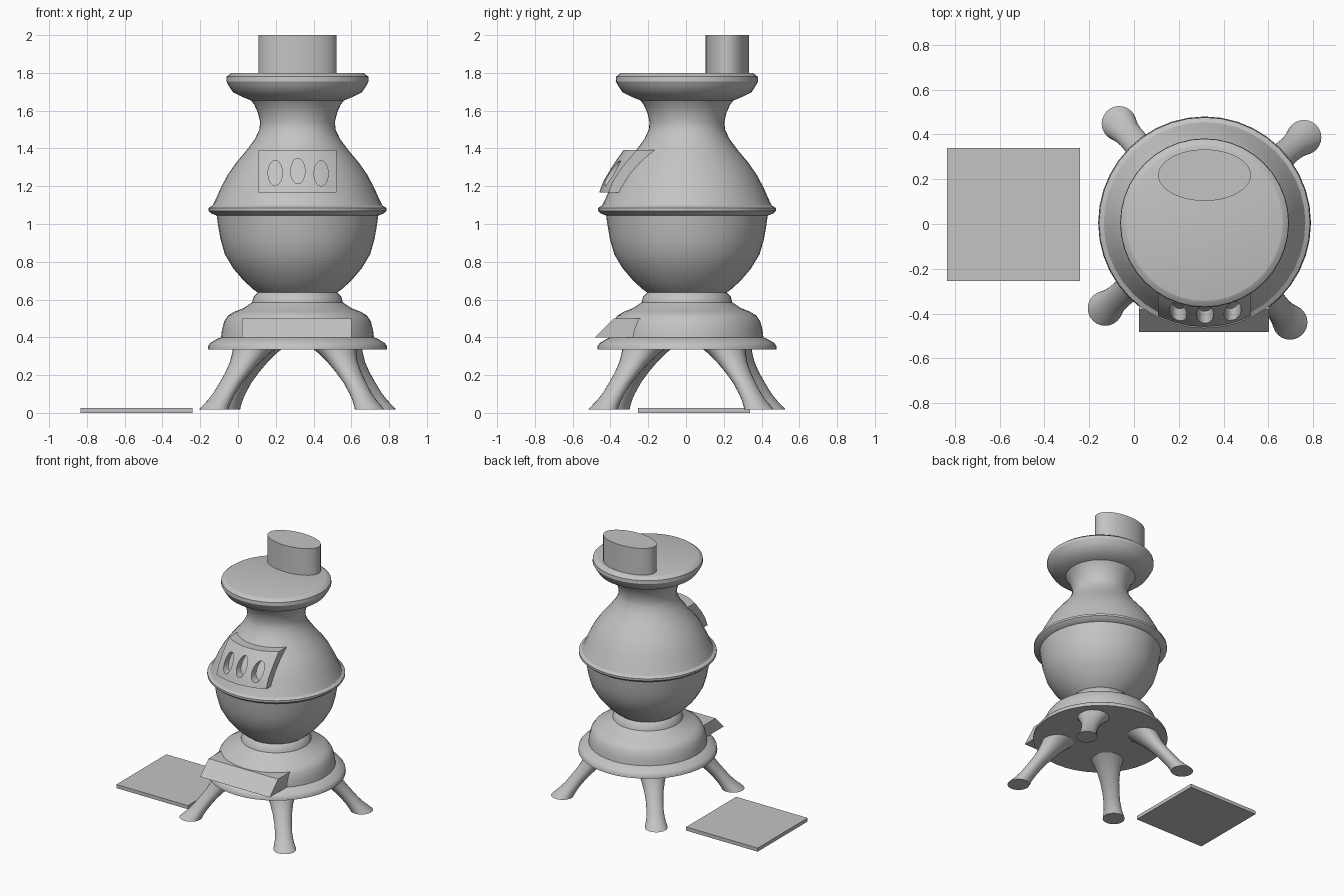
import bpy, bmesh, math

cube = bpy.data.objects.get("Cube")
if cube:
    bpy.data.objects.remove(cube, do_unlink=True)

CX, CY = 0.315, 0.005  # stove axis

iron = bpy.data.materials.new("grey iron")
iron.use_nodes = True
GREY = (0.55, 0.55, 0.55, 1)
iron.diffuse_color = GREY
iron.node_tree.nodes["Principled BSDF"].inputs["Base Color"].default_value = GREY


def finish(name, bm, smooth=None):
    bmesh.ops.recalc_face_normals(bm, faces=bm.faces)
    mesh = bpy.data.meshes.new(name)
    bm.to_mesh(mesh)
    bm.free()
    mesh.materials.append(iron)
    ob = bpy.data.objects.new(name, mesh)
    bpy.context.collection.objects.link(ob)
    if smooth:
        shade(ob, smooth)
    return ob


def shade(ob, angle):
    bpy.ops.object.select_all(action='DESELECT')
    ob.select_set(True)
    bpy.context.view_layer.objects.active = ob
    bpy.ops.object.shade_smooth_by_angle(angle=math.radians(angle))


def loft(name, rings, segs=32, smooth=32):
    """Capped stack of horizontal ellipses: (x, y, z, rx, ry)."""
    bm = bmesh.new()
    loops = []
    for x, y, z, rx, ry in rings:
        angles = [2 * math.pi * i / segs for i in range(segs)]
        loops.append([bm.verts.new((x + rx * math.cos(a), y + ry * math.sin(a), z)) for a in angles])
    for low, high in zip(loops, loops[1:]):
        for i in range(segs):
            j = (i + 1) % segs
            bm.faces.new((low[i], low[j], high[j], high[i]))
    bm.faces.new(loops[0])
    bm.faces.new(loops[-1])
    return finish(name, bm, smooth)


def lathe(name, profile):
    return loft(name, [(CX, CY, z, r, r) for r, z in profile], 40)


def prism(name, x0, x1, outline):
    """Side outline of (y, z) points extruded along x."""
    bm = bmesh.new()
    face = bm.faces.new([bm.verts.new((x0, y, z)) for y, z in outline])
    out = bmesh.ops.extrude_face_region(bm, geom=[face])
    moved = [v for v in out["geom"] if isinstance(v, bmesh.types.BMVert)]
    bmesh.ops.translate(bm, verts=moved, vec=(x1 - x0, 0, 0))
    return finish(name, bm)


def boolean(ob, cutter, operation):
    mod = ob.modifiers.new(operation.lower(), 'BOOLEAN')
    mod.object, mod.operation, mod.solver = cutter, operation, 'EXACT'
    bpy.context.view_layer.objects.active = ob
    bpy.ops.object.modifier_apply(modifier=mod.name)
    bpy.data.objects.remove(cutter, do_unlink=True)


# Stepped round base
lathe("base", [(0.475, 0.335), (0.473, 0.355), (0.462, 0.37), (0.425, 0.392),
               (0.405, 0.40), (0.4, 0.44), (0.388, 0.485), (0.368, 0.515), (0.335, 0.535),
               (0.285, 0.555), (0.255, 0.575), (0.24, 0.585), (0.232, 0.615), (0.21, 0.637)])

# Pot-shaped body with waist band
lathe("body", [(0.2, 0.63), (0.235, 0.655), (0.285, 0.70), (0.34, 0.765), (0.385, 0.84),
               (0.408, 0.92), (0.42, 0.99), (0.428, 1.045), (0.455, 1.055), (0.471, 1.07),
               (0.471, 1.085), (0.45, 1.097), (0.436, 1.125), (0.407, 1.19), (0.37, 1.26),
               (0.325, 1.325), (0.27, 1.39), (0.225, 1.45), (0.202, 1.5), (0.198, 1.54),
               (0.21, 1.59), (0.228, 1.63), (0.25, 1.66)])

# Flared lid
lathe("lid", [(0.235, 1.65), (0.29, 1.672), (0.342, 1.698), (0.366, 1.735), (0.377, 1.755),
              (0.375, 1.78), (0.352, 1.798), (0.345, 1.8)])

# Oval chimney pipe
loft("chimney_pipe", [(CX, 0.218, z, 0.207, 0.115) for z in (1.79, 2.0)], 48)

# Four splayed legs
for n, leg in enumerate(("back_left", "back_right", "front_right", "front_left")):
    a = math.radians(40.7 + 90 * n)
    sections = [(0.585, 0.018, 0.078), (0.572, 0.035, 0.073), (0.545, 0.065, 0.064),
                (0.51, 0.105, 0.059), (0.465, 0.16, 0.06), (0.415, 0.215, 0.067),
                (0.365, 0.27, 0.081), (0.325, 0.315, 0.1), (0.295, 0.345, 0.118)]
    loft(leg + "_leg", [(CX + d * math.cos(a), CY + d * math.sin(a), z, r, r)
                        for d, z, r in sections], 24, 45)

# Curved draft door hugging the body, with three oval holes
door = lathe("draft_door", [(0.472, 1.14), (0.465, 1.165), (0.442, 1.23), (0.402, 1.3),
                            (0.355, 1.365), (0.315, 1.42)])
boolean(door, prism("door_trim", 0.108, 0.522,
                    [(-0.6, 1.167), (-0.6, 1.392), (-0.16, 1.392), (-0.16, 1.167)]), 'INTERSECT')
for x, z in ((0.197, 1.27), (0.317, 1.28), (0.44, 1.268)):
    hole = loft("hole_cutter", [(0, 0, h, 0.038, 0.067) for h in (0, 0.5)], 24)
    hole.rotation_euler.x = math.pi / 2
    hole.location = (x, -0.1, z)
    bpy.context.view_layer.update()
    boolean(door, hole, 'DIFFERENCE')
shade(door, 32)

# Sloping ash shelf
prism("ash_shelf", 0.022, 0.602, [(-0.482, 0.4), (-0.382, 0.5), (-0.19, 0.5), (-0.25, 0.4)])

# Floor plate lying beside the stove
prism("floor_plate", -0.835, -0.24, [(-0.255, 0), (-0.255, 0.027), (0.34, 0.027), (0.34, 0)])
